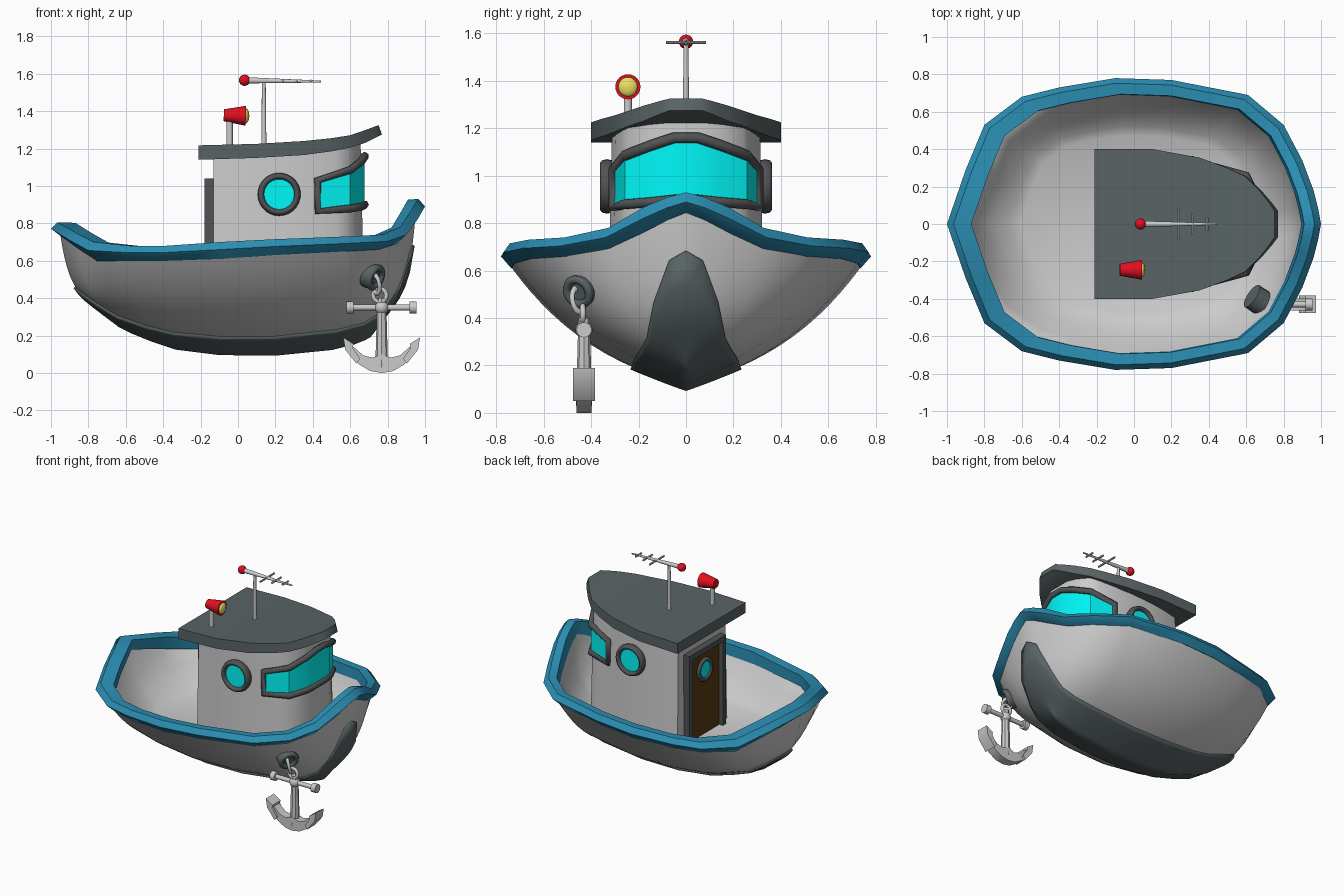
import bpy, bmesh, math
from mathutils import Vector

if "Cube" in bpy.data.objects:
    bpy.data.objects.remove(bpy.data.objects["Cube"])


def material(name, r, g, b):
    m = bpy.data.materials.new(name)
    m.diffuse_color = (r, g, b, 1)
    m.use_nodes = True
    m.node_tree.nodes["Principled BSDF"].inputs["Base Color"].default_value = m.diffuse_color
    return m


BLUE = material("rail_blue", 0.024, 0.27, 0.45)
DARK = material("dark_grey", 0.10, 0.125, 0.13)
FRAME = material("frame_grey", 0.08, 0.085, 0.09)
CYAN = material("glass_cyan", 0.0, 0.95, 0.95)
RED = material("red", 0.75, 0.005, 0.015)
YELLOW = material("yellow", 0.85, 0.75, 0.12)
BROWN = material("door_brown", 0.095, 0.042, 0.006)


def finish(ob, name, mat=None, angle=35):
    ob.name = name
    if mat:
        ob.data.materials.append(mat)
    bpy.ops.object.select_all(action='DESELECT')
    ob.select_set(True)
    bpy.context.view_layer.objects.active = ob
    bpy.ops.object.shade_smooth_by_angle(angle=math.radians(angle))
    return ob


def mesh(name, verts, faces, mat=None, angle=35):
    bm = bmesh.new()
    vs = [bm.verts.new(v) for v in verts]
    for f in faces:
        bm.faces.new([vs[i] for i in f])
    bmesh.ops.remove_doubles(bm, verts=bm.verts, dist=1e-4)
    bmesh.ops.recalc_face_normals(bm, faces=bm.faces)
    me = bpy.data.meshes.new(name)
    bm.to_mesh(me)
    bm.free()
    ob = bpy.data.objects.new(name, me)
    bpy.context.collection.objects.link(ob)
    return finish(ob, name, mat, angle)


def loft(name, rings, mat=None, loop=False, caps=(), angle=35):
    """Skin closed rings of equal length; loop joins last to first."""
    n, m = len(rings[0]), len(rings)
    faces = [(r * n + i, r * n + (i + 1) % n, (r + 1) % m * n + (i + 1) % n, (r + 1) % m * n + i)
             for r in range(m if loop else m - 1) for i in range(n)]
    faces += [[r % m * n + i for i in range(n)] for r in caps]
    return mesh(name, [p for ring in rings for p in ring], faces, mat, angle)


def rod(name, a, b, r1, r2=None, mat=None, sides=16):
    a, b = Vector(a), Vector(b)
    bpy.ops.mesh.primitive_cone_add(vertices=sides, radius1=r1, radius2=r1 if r2 is None else r2,
                                    depth=(b - a).length, location=(a + b) / 2,
                                    rotation=(b - a).to_track_quat('Z', 'Y').to_euler())
    return finish(bpy.context.object, name, mat)


def ring(name, pos, axis, major, minor, mat=None, scale=(1, 1, 1)):
    bpy.ops.mesh.primitive_torus_add(location=pos, rotation=Vector(axis).to_track_quat('Z', 'Y').to_euler(),
                                     major_radius=major, minor_radius=minor,
                                     major_segments=28, minor_segments=8)
    bpy.context.object.scale = scale
    return finish(bpy.context.object, name, mat, 60)


def ball(name, pos, r, mat, scale=(1, 1, 1)):
    bpy.ops.mesh.primitive_uv_sphere_add(segments=20, ring_count=12, radius=r, location=pos)
    bpy.context.object.scale = scale
    return finish(bpy.context.object, name, mat, 60)


def box(name, lo, hi, mat=None):
    bpy.ops.mesh.primitive_cube_add(size=1, location=[(a + b) / 2 for a, b in zip(lo, hi)])
    bpy.context.object.scale = [b - a for a, b in zip(lo, hi)]
    return finish(bpy.context.object, name, mat)


def prism(name, outline, y, half, mat=None):
    """Outline in x/z extruded along y."""
    return loft(name, [[(x, y + s * half, z) for x, z in outline] for s in (-1, 1)], mat, caps=(0, 1))


# gunwale line, bow to stern on one side: x, y, bottom z, top z
RAIL = [(1, 0, .84, .93), (.985, .08, .81, .91), (.96, .18, .76, .87), (.90, .34, .69, .78), (.80, .53, .66, .74),
        (.61, .69, .65, .73), (.2, .77, .63, .715), (-.1, .78, .61, .70), (-.4, .73, .60, .68),
        (-.6, .68, .60, .68), (-.8, .53, .60, .70), (-.9, .29, .66, .75), (-1, 0, .73, .805)]
# matching keel points (x, z), dark band height, section fullness
KEEL = [(.70, .2), (.70, .2), (.69, .195), (.67, .185), (.62, .165), (.5, .135), (.2, .105), (-.1, .108),
        (-.33, .137), (-.46, .18), (-.57, .225), (-.61, .245), (-.63, .255)]
BAND = [.93, .92, .78, .5, .38, .33, .31, .31, .31, .31, .4, .55, .75]
FULL = [8, 8, 7, 5, 3.5, 3, 3, 3, 3, 3, 4, 6, 8]
N = len(RAIL)
ORDER = [(i, 1) for i in range(N)] + [(i, -1) for i in range(N - 2, 0, -1)]


def skin(i, side, f):
    """Hull surface point, f = 0 at keel and 1 at gunwale."""
    x, y, z, _ = RAIL[i]
    kx, kz = KEEL[i]
    return (kx + (x * .95 - kx) * f, side * y * .95 * f, kz + (z + .01 - kz) * (.5 * f + .5 * f ** FULL[i]))


# hull with bowl-shaped inside and deck
outer = [[skin(i, s, 1 - (1 - k / 14) ** 1.4) for i, s in ORDER] for k in range(15)]
inner = [[(RAIL[i][0] * .9, s * RAIL[i][1] * .9, RAIL[i][2] + .01) for i, s in ORDER]]
for sc, z, bow in ((.83, .54, 1.03), (.74, .455, 1.05), (.67, .405, 1.06), (.61, .38, 1.08)):
    inner.append([(RAIL[i][0] * sc * (bow if RAIL[i][0] > 0 else 1), s * RAIL[i][1] * sc, z) for i, s in ORDER])
loft("hull", outer + inner, caps=(-1,), angle=50)

# dark bottom band
band = loft("bottom_band", [[skin(i, s, BAND[i] * k / 9) for i, s in ORDER] for k in range(10)], DARK, angle=50)
sol = band.modifiers.new("thickness", 'SOLIDIFY')
sol.thickness, sol.offset = .025, 0

# blue rail
loft("rail", [[(RAIL[i][0] * sc + dx, s * RAIL[i][1] * sc, RAIL[i][2] * (1 - t) + RAIL[i][3] * t) for i, s in ORDER]
              for sc, t, dx in ((.945, 0, 0), (1, .55, 0), (.965, 1, 0), (.89, .97, .02), (.885, 0, .01))],
     BLUE, loop=True, angle=45)


def slab(name, sections, mat=None, flare=(1, 1), inset=0.0):
    """Sections along x: (x, half width, bottom z, top z)."""
    fx, fy = flare
    rings = [[(x * fx, -y * fy, b), (x * fx, y * fy, b),
              (x - inset * max(0, x) ** 5, y, t), (x - inset * max(0, x) ** 5, -y, t)] for x, y, b, t in sections]
    return loft(name, rings, mat, caps=(0, -1), angle=48)


# cabin and roof
slab("cabin", [(-.13, .275, .36, 1.18), (-.02, .298, .36, 1.18), (.1, .312, .36, 1.18), (.28, .312, .36, 1.19),
               (.41, .295, .36, 1.21), (.52, .27, .36, 1.23), (.59, .24, .36, 1.235), (.635, .15, .36, 1.25),
               (.655, .08, .36, 1.25)], flare=(1.03, 1.06))
slab("roof", [(-.21, .4, 1.14, 1.217), (.1, .4, 1.15, 1.225), (.35, .355, 1.165, 1.24), (.5, .3, 1.185, 1.255),
              (.6, .255, 1.205, 1.27), (.68, .18, 1.23, 1.295), (.74, .11, 1.26, 1.315), (.77, .07, 1.275, 1.325)],
     DARK, inset=.07)

# wraparound front window: x, y, bottom z, top z
half = [(.425, .304, .865, 1.03), (.6, .258, .88, 1.085), (.657, .14, .89, 1.13), (.677, .05, .90, 1.16)]
path = half + [(x, -y, b, t) for x, y, b, t in reversed(half)]
low = [(x, y, b) for x, y, b, t in path]
top = [(x, y, t) for x, y, b, t in path]
n = len(path)
mesh("front_window_glass", low + top, [(i, i + 1, n + i + 1, n + i) for i in range(n - 1)], CYAN)
cu = bpy.data.curves.new("front_window_frame", 'CURVE')
cu.dimensions, cu.bevel_depth, cu.bevel_resolution = '3D', .023, 1
sp = cu.splines.new('POLY')
loop_pts = low + top[::-1]
sp.points.add(len(loop_pts) - 1)
for p, co in zip(sp.points, loop_pts):
    p.co = (*co, 1)
sp.use_cyclic_u = True
cu.materials.append(FRAME)
bpy.context.collection.objects.link(bpy.data.objects.new("front_window_frame", cu))

# side portholes
for s, side in ((-1, "right"), (1, "left")):
    ring(side + "_porthole_frame", (.22, s * .333, .955), (0, s, 0), .097, .018, FRAME, (1, 1, 1.7))
    rod(side + "_porthole_glass", (.22, s * .29, .955), (.22, s * .34, .955), .09, mat=CYAN, sides=28)

# door in the back wall
box("door", (-.15, -.18, .37), (-.12, .18, 1.02), BROWN)
for s, side in ((-1, "right"), (1, "left")):
    box(side + "_door_post", (-.18, s * .195 - .02, .37), (-.12, s * .195 + .02, 1.04), FRAME)
box("door_lintel", (-.18, -.18, 1.0), (-.12, .18, 1.04), FRAME)
ring("door_porthole_frame", (-.155, 0, .86), (-1, 0, 0), .072, .016, FRAME)
rod("door_porthole_glass", (-.13, 0, .86), (-.158, 0, .86), .068, mat=CYAN, sides=24)

# horn lamp
rod("lamp_post", (-.045, -.245, 1.2), (-.045, -.245, 1.36), .017)
rod("lamp_body", (-.076, -.245, 1.378), (.042, -.245, 1.375), .032, .053, RED, 24)
ball("lamp_bulb", (.04, -.245, 1.375), .041, YELLOW, (.5, 1, 1))

# aerial
rod("aerial_mast", (.138, 0, 1.2), (.138, 0, 1.56), .014, .01)
rod("aerial_boom", (.03, 0, 1.565), (.445, 0, 1.558), .017, .005)
ball("aerial_ball", (.035, 0, 1.565), .03, RED)
for x, w in ((.24, .085), (.315, .055), (.39, .035)):
    rod("aerial_crossbar", (x, -w, 1.562), (x, w, 1.562), .007, sides=8)

# hawse pipe through the hull
a, b = Vector((.63, -.385, .555)), Vector((.735, -.455, .51))
rod("hawse_pipe", a, b, .07, mat=DARK, sides=20)
ring("hawse_ring", b, b - a, .055, .018, DARK)

# anchor with chain links
AX, AY = .768, -.43
ring("chain_link_upper", (.735, -.455, .475), (.7, .6, .2), .04, .012, scale=(.8, 1.25, 1))
ring("chain_link_lower", (.758, -.435, .415), (0, 1, 0), .035, .012)
rod("anchor_shank", (AX, AY, .40), (AX, AY, .03), .024, .034, sides=8)
rod("anchor_stock", (AX - .17, AY, .35), (AX + .17, AY, .35), .016)
ball("anchor_hub", (AX, AY, .35), .036, None)
for s, side in ((-1, "left"), (1, "right")):
    rod(side + "_stock_knob", (AX + s * .15, AY, .35), (AX + s * .187, AY, .35), .032)
    prism(side + "_anchor_fluke", [(AX + s * x, z) for x, z in
          ((.205, .19), (.195, .125), (.135, .05), (.115, .075), (.155, .135), (.15, .155))], AY, .047)
arm = [(.18, .115), (.12, .045), (.06, .01)]
arch = [(.05, .082), (.10, .095), (.15, .14)]
prism("anchor_arms", [(AX + x, z) for x, z in arm] + [(AX, 0)] + [(AX - x, z) for x, z in reversed(arm)]
      + [(AX - x, z) for x, z in reversed(arch)] + [(AX, .10)] + [(AX + x, z) for x, z in arch], AY, .032)
